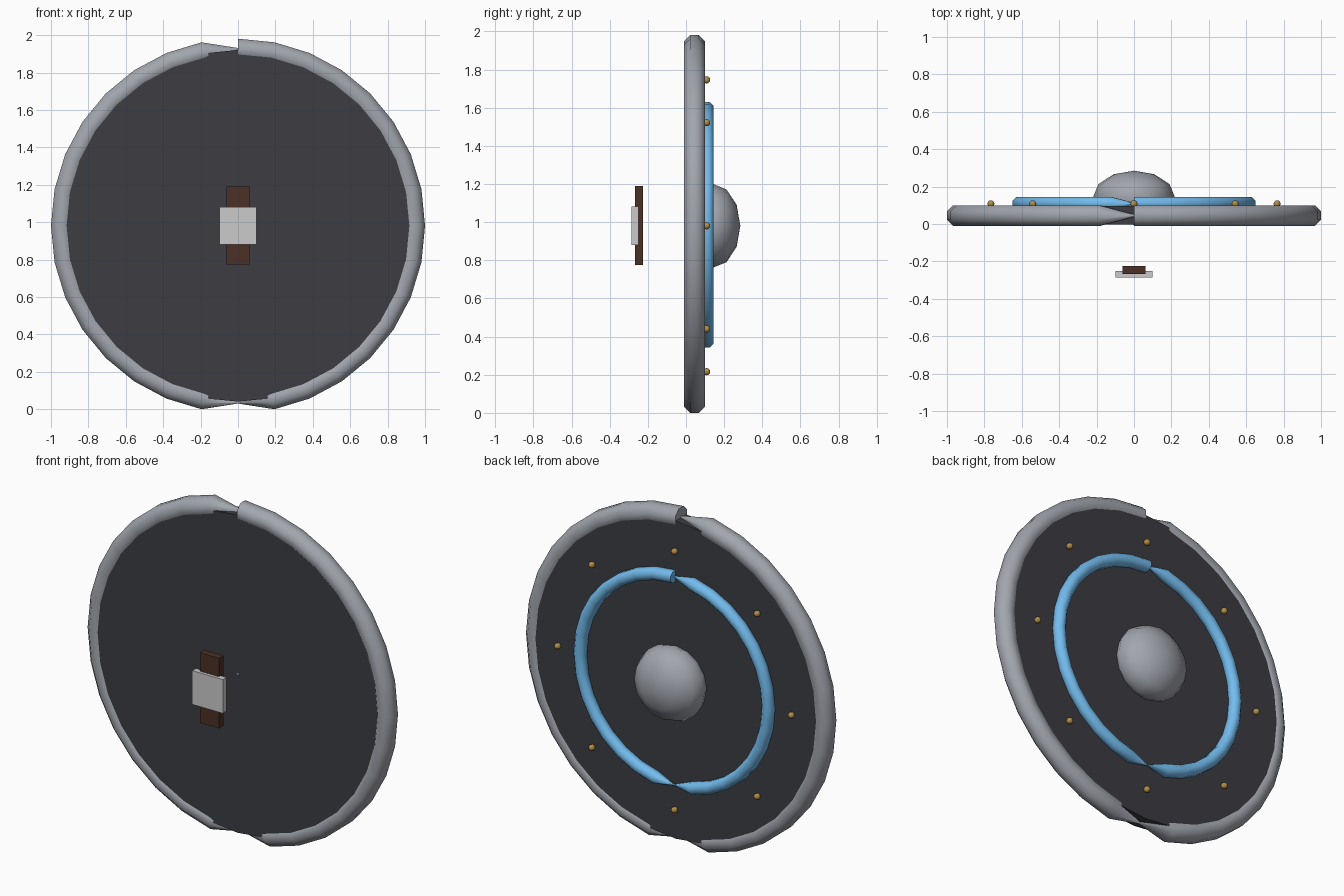
import bpy, bmesh
from math import sin, cos, pi, radians
from mathutils import Matrix, Vector

if "Cube" in bpy.data.objects:
    bpy.data.objects.remove(bpy.data.objects["Cube"])

CZ = 0.981   # height of the shield centre
SEG = 32


def mat(name, rgb):
    m = bpy.data.materials.new(name)
    m.diffuse_color = (*rgb, 1)
    m.use_nodes = True
    m.node_tree.nodes["Principled BSDF"].inputs["Base Color"].default_value = m.diffuse_color
    return m


STEEL = mat("steel", (0.36, 0.38, 0.42))
DARK = mat("dark_plate", (0.045, 0.046, 0.055))
BLUE = mat("blue_glow", (0.17, 0.5, 0.85))
BRASS = mat("brass", (0.45, 0.27, 0.06))
LEATHER = mat("leather", (0.07, 0.03, 0.018))


def finish(bm, name, material=None, smooth=None):
    bmesh.ops.recalc_face_normals(bm, faces=bm.faces)
    me = bpy.data.meshes.new(name)
    bm.to_mesh(me)
    bm.free()
    ob = bpy.data.objects.new(name, me)
    bpy.context.collection.objects.link(ob)
    if material:
        me.materials.append(material)
    if smooth:
        bpy.ops.object.select_all(action='DESELECT')
        ob.select_set(True)
        bpy.context.view_layer.objects.active = ob
        bpy.ops.object.shade_smooth_by_angle(angle=radians(smooth))
    return ob


def hoop(name, major, apothem, y, material):
    """Octagonal tube, open at the top, pinched at its foot and at its end."""
    bm = bmesh.new()
    rings = []
    for i in range(SEG + 1):
        a = 2 * pi * i / SEG
        r = apothem / cos(pi / 8) * (0.1 if i in (SEG // 2, SEG) else 1)
        ring = []
        for k in range(8):
            t = pi / 8 + k * pi / 4
            d = major + r * cos(t)
            ring.append(bm.verts.new((d * sin(a), y + r * sin(t), CZ + d * cos(a))))
        rings.append(ring)
    for p, q in zip(rings, rings[1:]):
        for k in range(8):
            n = (k + 1) % 8
            bm.faces.new((p[k], p[n], q[n], q[k]))
    bm.faces.new(rings[0])
    bm.faces.new(rings[-1])
    return finish(bm, name, material, 50)


def ball(name, loc, r, depth, seg, rings, material):
    bm = bmesh.new()
    m = (Matrix.Translation(loc) @ Matrix.Diagonal((1, depth / r, 1, 1))
         @ Matrix.Rotation(pi / 2, 4, 'X'))
    bmesh.ops.create_uvsphere(bm, u_segments=seg, v_segments=rings, radius=r, matrix=m)
    return finish(bm, name, material, 60)


def box(name, lo, hi, material=None):
    bm = bmesh.new()
    lo, hi = Vector(lo), Vector(hi)
    m = Matrix.Translation((lo + hi) / 2) @ Matrix.Diagonal((*(hi - lo), 1))
    bmesh.ops.create_cube(bm, size=1, matrix=m)
    return finish(bm, name, material)


# Dark disc
bm = bmesh.new()
bmesh.ops.create_cone(bm, cap_ends=True, segments=SEG, radius1=0.94, radius2=0.94, depth=0.1,
                      matrix=Matrix.Translation((0, 0.046, CZ)) @ Matrix.Rotation(pi / 2, 4, 'X'))
finish(bm, "shield_disc", DARK, 30)

# Outer rim and inner ring
hoop("outer_rim", 0.945, 0.055, 0.045, STEEL)
hoop("inner_ring", 0.616, 0.034, 0.11, BLUE)

# Central boss
ball("centre_boss", (0, 0.14, CZ), 0.22, 0.145, 16, 6, STEEL)

# Studs
for i in range(8):
    a = i * pi / 4
    ball(f"stud_{i + 1}", (0.765 * sin(a), 0.108, CZ + 0.765 * cos(a)), 0.019, 0.019, 8, 6, BRASS)

# Handle strap and hand plate
box("grip_strap", (-0.062, -0.267, 0.775), (0.062, -0.225, 1.19), LEATHER)
box("grip_plate", (-0.1, -0.285, CZ - 0.1), (0.1, -0.25, CZ + 0.1))
